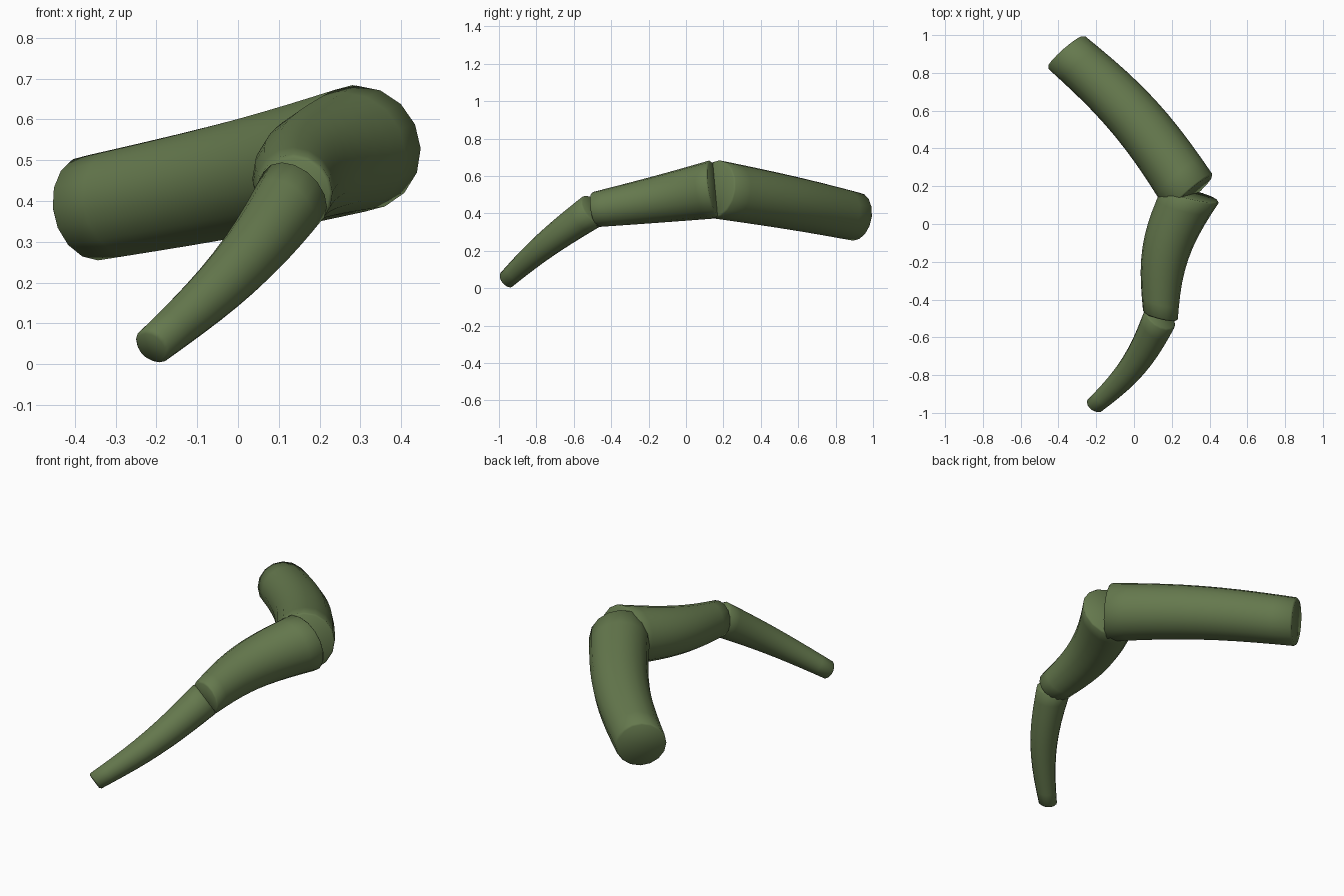
import bpy, bmesh, math
from mathutils import Vector

if "Cube" in bpy.data.objects:
    bpy.data.objects.remove(bpy.data.objects["Cube"])

SIDES, STEPS = 16, 10

green = bpy.data.materials.new("dark_green")
green.diffuse_color = (0.13, 0.19, 0.075, 1)
green.use_nodes = True
green.node_tree.nodes["Principled BSDF"].inputs["Base Color"].default_value = green.diffuse_color


def limb(name, a, b, r0, r1, bow, rim=0.008):
    """Tapered tube from a to b, bowed sideways, all rings square to the chord."""
    a, b = Vector(a), Vector(b)
    d = (b - a).normalized()
    side = d.cross(Vector((0, 0, 1))).normalized()
    up = side.cross(d)
    length = (b - a).length
    # ring positions and radii, with a tiny chamfer at either end
    e = rim / length
    ts = [e + (1 - 2 * e) * i / STEPS for i in range(STEPS + 1)]
    stations = [(0, r0 - rim)] + [(t, r0 + (r1 - r0) * t) for t in ts] + [(1, r1 - rim)]
    bm = bmesh.new()
    rings = []
    for t, r in stations:
        c = a.lerp(b, t) + side * bow * math.sin(math.pi * t)
        rings.append([bm.verts.new(c + r * (side * math.cos(k * math.tau / SIDES)
                                            + up * math.sin(k * math.tau / SIDES)))
                      for k in range(SIDES)])
    for p, q in zip(rings, rings[1:]):
        for k in range(SIDES):
            n = (k + 1) % SIDES
            bm.faces.new((p[k], p[n], q[n], q[k]))
    bm.faces.new(rings[0])
    bm.faces.new(rings[-1])
    bmesh.ops.recalc_face_normals(bm, faces=bm.faces)
    for f in bm.faces:
        f.smooth = True
    mesh = bpy.data.meshes.new(name)
    bm.to_mesh(mesh)
    bm.free()
    mesh.materials.append(green)
    ob = bpy.data.objects.new(name, mesh)
    bpy.context.collection.objects.link(ob)
    return ob


# joints along the bent branch
root = (-0.362, 0.913, 0.382)
elbow = (0.30, 0.156, 0.53)
wrist = (0.14, -0.49, 0.42)
tip = (-0.213, -0.965, 0.041)

limb("base_segment", root, elbow, 0.130, 0.157, -0.045)
limb("middle_segment", elbow, wrist, 0.157, 0.094, 0.055)
limb("end_segment", wrist, tip, 0.094, 0.048, -0.04)
